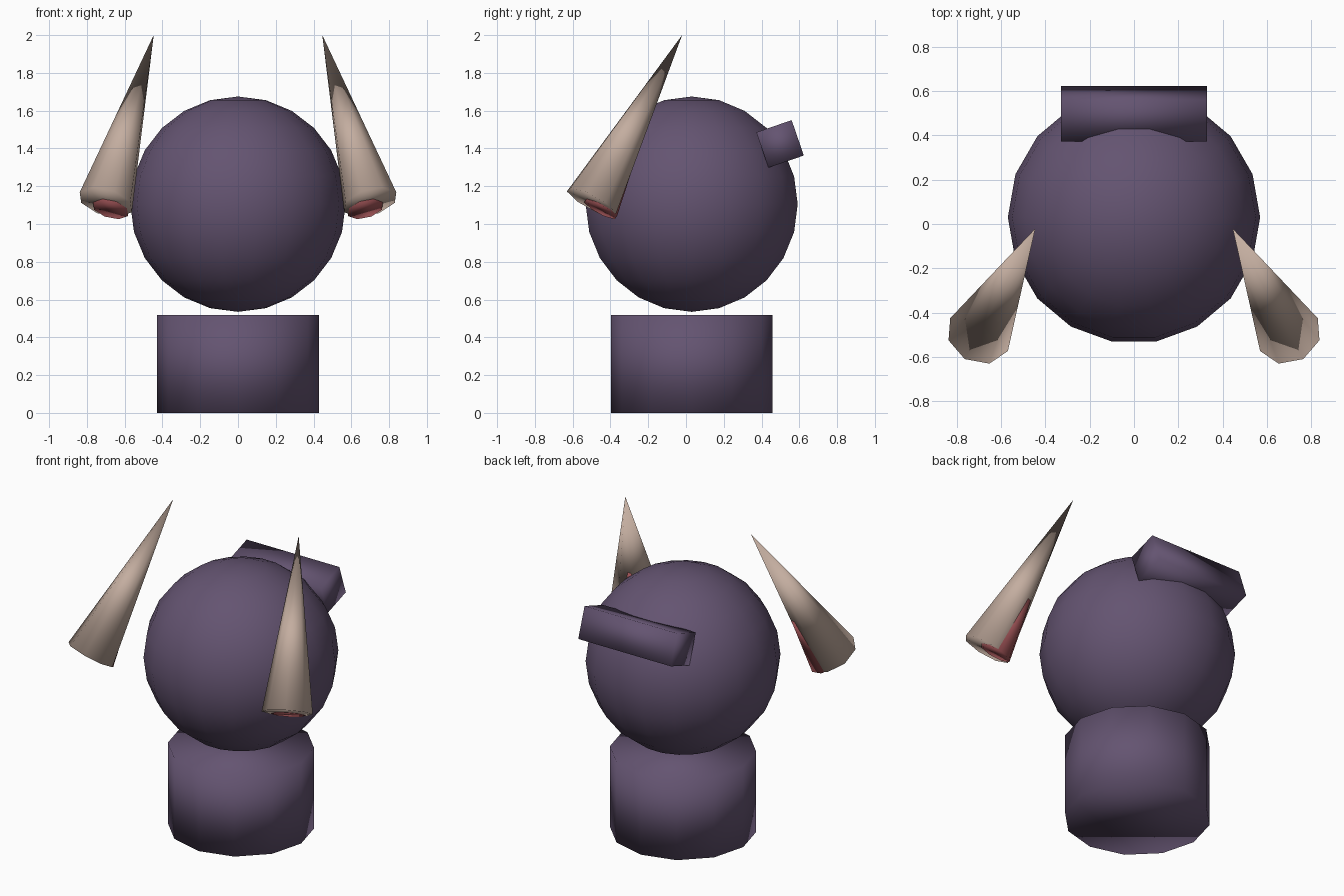
import bpy
import bmesh
from math import radians, cos, sin
from mathutils import Matrix, Vector, Euler

cube = bpy.data.objects.get("Cube")
if cube:
    bpy.data.objects.remove(cube, do_unlink=True)


def material(name, rgb):
    mat = bpy.data.materials.new(name)
    mat.use_nodes = True
    color = (*rgb, 1)
    mat.diffuse_color = color
    mat.node_tree.nodes["Principled BSDF"].inputs["Base Color"].default_value = color
    return mat


purple = material("dusky_purple", (0.127, 0.088, 0.165))
beige = material("warm_beige", (0.55, 0.42, 0.35))
red = material("muted_red", (0.36, 0.09, 0.098))


def finish(name, bm, mat, matrix):
    """Place the mesh and shade it smooth all over."""
    bm.transform(matrix)
    bmesh.ops.recalc_face_normals(bm, faces=bm.faces)
    mesh = bpy.data.meshes.new(name)
    bm.to_mesh(mesh)
    bm.free()
    mesh.materials.append(mat)
    for poly in mesh.polygons:
        poly.use_smooth = True
    obj = bpy.data.objects.new(name, mesh)
    bpy.context.collection.objects.link(obj)


def cone(name, mat, matrix, sides, r1, r2, height):
    """Capped cone standing on its base, first corner at +y."""
    bm = bmesh.new()
    bmesh.ops.create_cone(bm, cap_ends=True, segments=sides,
                          radius1=r1, radius2=r2, depth=height)
    if r2 == 0:
        bmesh.ops.remove_doubles(bm, verts=bm.verts, dist=1e-5)
    finish(name, bm, mat, matrix @ Matrix.Translation((0, 0, height / 2)))


CENTRE_Y = 0.03

# Body drum
cone("body", purple, Matrix.Translation((0, CENTRE_Y, 0)), 12, 0.428, 0.428, 0.517)

# Head ball
bm = bmesh.new()
bmesh.ops.create_uvsphere(bm, u_segments=18, v_segments=12, radius=0.57)
finish("head", bm, purple,
       Matrix.Translation((0, CENTRE_Y, 1.105)) @ Matrix.Rotation(radians(90), 4, "Z"))

# Bar on the back of the head
bm = bmesh.new()
bmesh.ops.create_cube(bm, size=1)
finish("back_bar", bm, purple,
       Matrix.Translation((0, 0.498, 1.424))
       @ Matrix.Rotation(radians(19), 4, "X")
       @ Matrix.Diagonal((0.66, 0.198, 0.198, 1)))

# Pointed ears, each with a smaller red cone poking through its inner back side
base = Vector((0.70, -0.50, 1.115))
tip = Vector((0.445, -0.02, 2.0))
height = (tip - base).length
tilt = Euler((radians(-27.5), radians(-16), 0)).to_matrix().to_4x4()
spin = Matrix.Rotation(radians(-11), 4, "Z")
lean = radians(122)
offset = Matrix.Translation((0.065 * cos(lean), 0.065 * sin(lean), -0.004))

for side, sign in (("left", 1), ("right", -1)):
    place = Matrix.Diagonal((sign, 1, 1, 1)) @ Matrix.Translation(base) @ tilt
    cone(side + "_ear", beige, place @ spin, 8, 0.15, 0, height)
    cone(side + "_inner_ear", red, place @ offset @ spin, 8, 0.1, 0, 0.54)
